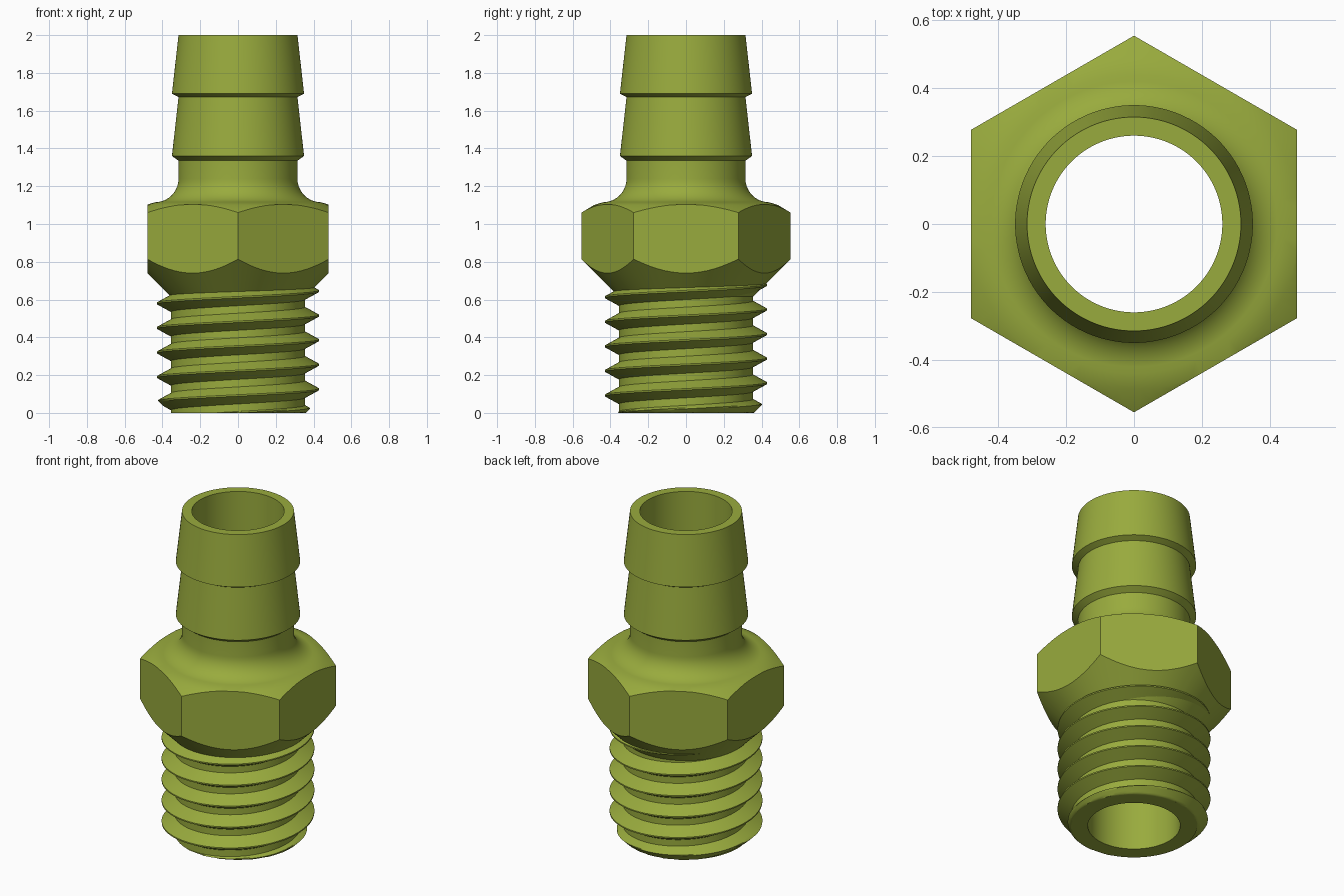
import bpy
import bmesh
import math
from mathutils import Vector

if "Cube" in bpy.data.objects:
    bpy.data.objects.remove(bpy.data.objects["Cube"])

SEG = 96
TAU = 2 * math.pi

olive = bpy.data.materials.new("olive_green")
olive.diffuse_color = (0.318, 0.407, 0.047, 1)
olive.use_nodes = True
olive.node_tree.nodes["Principled BSDF"].inputs["Base Color"].default_value = olive.diffuse_color


def finish(bm, name):
    """Turn a bmesh into a smooth object with sharp edges kept."""
    bmesh.ops.recalc_face_normals(bm, faces=bm.faces)
    mesh = bpy.data.meshes.new(name)
    bm.to_mesh(mesh)
    bm.free()
    mesh.materials.append(olive)
    obj = bpy.data.objects.new(name, mesh)
    bpy.context.collection.objects.link(obj)
    bpy.ops.object.select_all(action='DESELECT')
    obj.select_set(True)
    bpy.context.view_layer.objects.active = obj
    bpy.ops.object.shade_smooth_by_angle(angle=math.radians(28))
    return obj


def bridge(bm, a, b):
    """Join two closed rings of equal length with quads."""
    n = len(a)
    for i in range(n):
        j = (i + 1) % n
        bm.faces.new((a[i], a[j], b[j], b[i]))


# Fitting body: barbed tube, fillet, nut blank, threaded core and bore
BORE, NECK, BARB, CORE = 0.26, 0.315, 0.35, 0.355
fillet = [(0.44 - 0.125 * math.cos(t), 1.24 - 0.125 * math.sin(t))
          for t in (math.pi / 2 * i / 10 for i in range(11))]
profile = [(BORE, 2.0), (NECK, 2.0),
           (BARB, 1.69), (NECK, 1.672),
           (BARB, 1.36), (NECK, 1.335)]
profile += fillet
profile += [(0.486, 1.101), (0.60, 1.033), (0.60, 0.86),
            (CORE, 0.615), (CORE, 0.0), (BORE, 0.0)]

bm = bmesh.new()
rings = []
for s in range(SEG):
    a = TAU * (s + 0.5) / SEG
    rings.append([bm.verts.new((r * math.cos(a), r * math.sin(a), z))
                  for r, z in profile])
for s in range(SEG):
    bridge(bm, rings[s], rings[(s + 1) % SEG])

# Hexagon flats sliced off the nut blank, corners pointing front and back
for k in range(6):
    a = TAU * k / 6
    normal = Vector((math.cos(a), math.sin(a), 0))
    bmesh.ops.bisect_plane(bm, geom=bm.verts[:] + bm.edges[:] + bm.faces[:],
                           dist=1e-6, plane_co=normal * 0.48,
                           plane_no=normal, clear_outer=True)
    bmesh.ops.holes_fill(bm, edges=[e for e in bm.edges if e.is_boundary],
                         sides=0)
finish(bm, "barbed_hex_body")

# Helical thread ridge, right handed, with a chamfered start at the bottom
PITCH, CREST, ROOT, HALF = 0.13, 0.43, 0.348, 0.049
section = [(ROOT, -HALF)]
for i in range(1, 8):
    t = i / 8
    section.append((ROOT + (CREST - ROOT) * t, -HALF + (HALF - 0.004) * t))
section += [(CREST, -0.004), (CREST, 0.004)]
section += [(r, -h) for r, h in reversed(section[:8])]

bm = bmesh.new()
previous = None
first = None
start, end = -0.05, 0.71
steps = int((end - start) / PITCH * SEG)
for s in range(steps + 1):
    zc = start + PITCH * s / SEG
    a = TAU * (zc - 0.125) / PITCH
    ring = []
    for r, h in section:
        z = max(zc + h, 0.0)
        r = min(r, CORE + 0.005 + z)
        if zc + h < 0:
            r = min(r, CORE)
        ring.append(bm.verts.new((r * math.cos(a), r * math.sin(a), z)))
    if previous:
        bridge(bm, previous, ring)
    else:
        first = ring
    previous = ring
bm.faces.new(first)
bm.faces.new(previous)
bmesh.ops.dissolve_degenerate(bm, dist=1e-5, edges=bm.edges[:])
finish(bm, "screw_thread")
